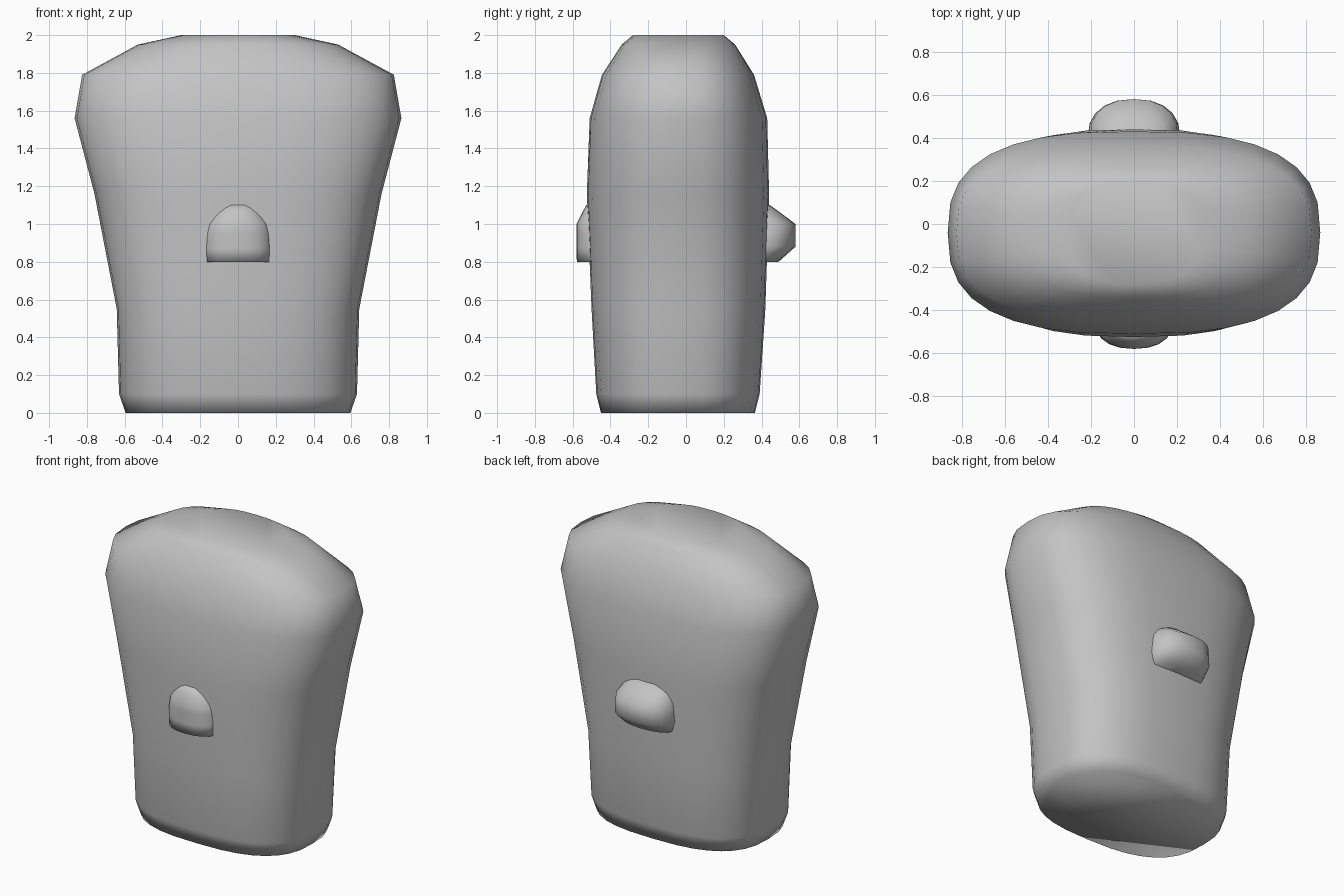
import bpy, bmesh, math

if "Cube" in bpy.data.objects:
    bpy.data.objects.remove(bpy.data.objects["Cube"])

grey = bpy.data.materials.new("plain_grey")
grey.diffuse_color = (0.55, 0.55, 0.55, 1)
grey.use_nodes = True
grey.node_tree.nodes["Principled BSDF"].inputs["Base Color"].default_value = grey.diffuse_color


def ring(bm, half_width, y_front, y_back, z, power, count):
    """One horizontal rounded-rectangle ring."""
    cy, ry = (y_front + y_back) / 2, (y_back - y_front) / 2
    verts = []
    for i in range(count):
        a = 2 * math.pi * i / count
        c, s = math.cos(a), math.sin(a)
        x = half_width * math.copysign(abs(c) ** (2 / power), c)
        y = cy + ry * math.copysign(abs(s) ** (2 / power), s)
        verts.append(bm.verts.new((x, y, z)))
    return verts


def loft(name, levels, power, count):
    """Closed smooth solid from (z, half width, front y, back y) levels."""
    bm = bmesh.new()
    rings = [ring(bm, w, f, b, z, power, count) for z, w, f, b in levels]
    for low, high in zip(rings, rings[1:]):
        for i in range(count):
            j = (i + 1) % count
            bm.faces.new((low[i], low[j], high[j], high[i]))
    bm.faces.new(rings[0][::-1])
    bm.faces.new(rings[-1])
    for face in bm.faces:
        face.smooth = True
    mesh = bpy.data.meshes.new(name)
    bm.to_mesh(mesh)
    bm.free()
    mesh.materials.append(grey)
    obj = bpy.data.objects.new(name, mesh)
    bpy.context.collection.objects.link(obj)
    return obj


# Main body: narrow base, flaring to broad shoulders and a domed top
loft("body", [
    (0.00, 0.595, -0.45, 0.365),
    (0.10, 0.63, -0.475, 0.39),
    (0.55, 0.642, -0.50, 0.42),
    (1.16, 0.76, -0.525, 0.44),
    (1.56, 0.865, -0.51, 0.43),
    (1.79, 0.825, -0.445, 0.36),
    (1.95, 0.53, -0.34, 0.26),
    (2.00, 0.30, -0.28, 0.20),
], 2.7, 32)

# Front bump: flat underside and rounded, sloping top
loft("front_bump", [
    (0.80, 0.178, -0.578, -0.32),
    (0.87, 0.182, -0.58, -0.32),
    (0.95, 0.178, -0.58, -0.32),
    (1.00, 0.166, -0.58, -0.32),
    (1.06, 0.13, -0.55, -0.33),
    (1.10, 0.09, -0.528, -0.34),
], 2.3, 20)

# Back bump: wider, sloping away both above and below
loft("back_bump", [
    (0.80, 0.20, 0.25, 0.49),
    (0.88, 0.215, 0.23, 0.58),
    (1.00, 0.205, 0.23, 0.58),
    (1.06, 0.17, 0.25, 0.50),
    (1.10, 0.12, 0.27, 0.445),
], 2.3, 20)
